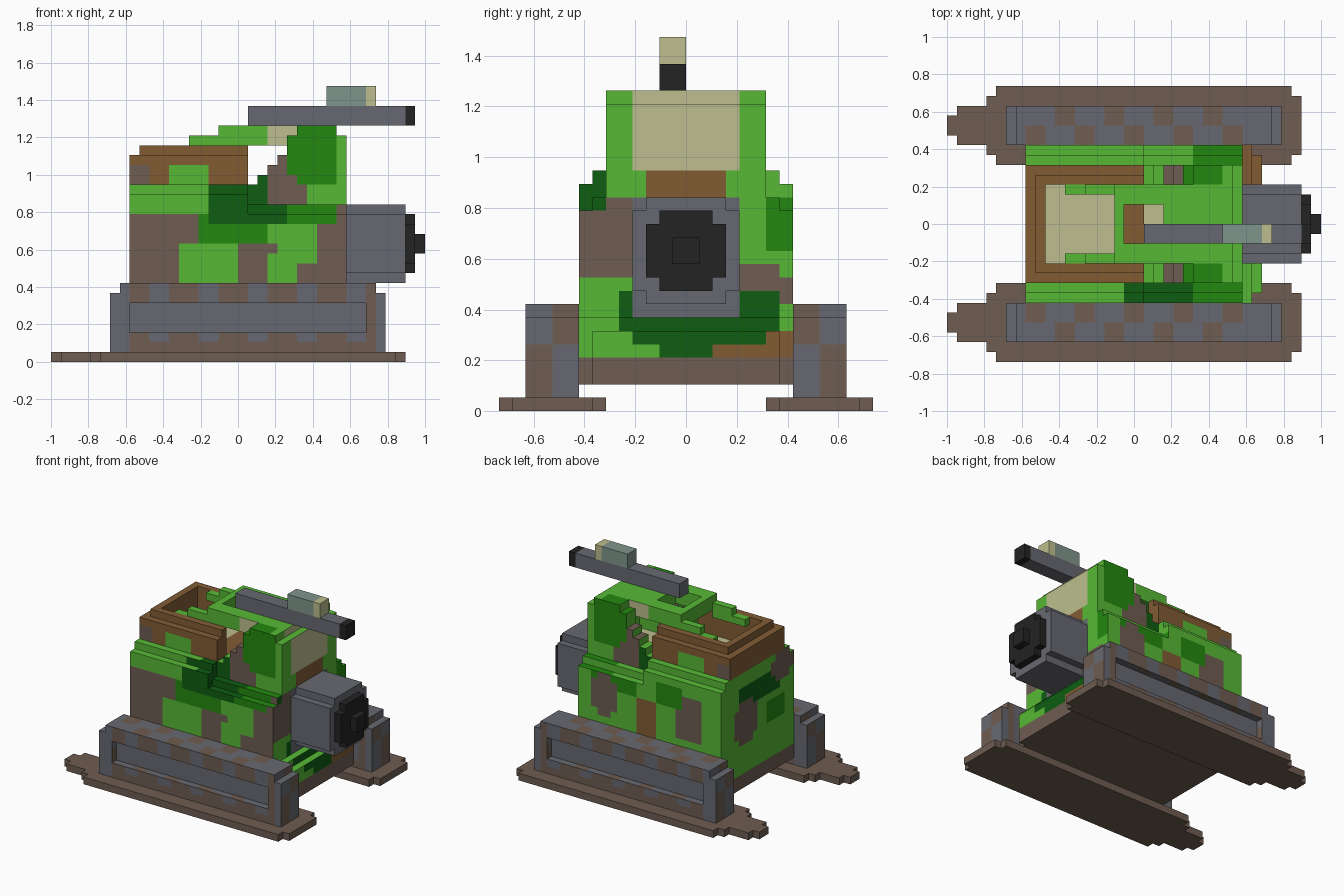
import bpy, bmesh

cube = bpy.data.objects.get("Cube")
if cube:
    bpy.data.objects.remove(cube)

U = 2 / 38          # block unit: 38 blocks long (x), 28 wide (y), 28 high (z)
MID = 14            # centre line across the width

# ---- materials, hex sRGB -> linear ----
COLOURS = {
    "light_green": "57b935", "mid_green": "22890f", "dark_green": "0e5d11",
    "mud_brown": "6e5d51", "rust_brown": "815c34", "steel_grey": "676971",
    "black": "232323", "cream": "bdbf8e", "grey_teal": "80958c",
}
LG, MG, DG, MUD, RUST, STEEL, BLACK, CREAM, TEAL = COLOURS
MATS = {}
for name, code in COLOURS.items():
    lin = [((c / 255 + 0.055) / 1.055) ** 2.4 for c in bytes.fromhex(code)] + [1.0]
    m = bpy.data.materials.new(name)
    m.use_nodes = True
    m.diffuse_color = lin
    m.node_tree.nodes["Principled BSDF"].inputs["Base Color"].default_value = lin
    MATS[name] = m


# ---- helpers ----
def box(x0, x1, z0, z1, half, mid=MID):
    """Blocks filling a box that reaches half to each side of mid in y."""
    return {(x, y, z) for x in range(x0, x1)
            for y in range(mid - half, mid + half) for z in range(z0, z1)}


def part(name, solid, base, rule=None):
    """Outer skin of the blocks, coloured by rule(direction, centre), flats merged."""
    bm, verts, used = bmesh.new(), {}, [base]

    def vert(c):
        if c not in verts:
            verts[c] = bm.verts.new(((c[0] - 19) * U, (c[1] - MID) * U, c[2] * U))
        return verts[c]

    for cell in sorted(solid):
        for a in range(3):
            for s in (0, 1):
                beside = list(cell)
                beside[a] += 2 * s - 1
                if tuple(beside) in solid:
                    continue
                quad = []
                for db, dc in ((0, 0), (1, 0), (1, 1), (0, 1)):
                    q = list(cell)
                    q[a] += s
                    q[(a + 1) % 3] += db
                    q[(a + 2) % 3] += dc
                    quad.append(vert(tuple(q)))
                f = bm.faces.new(quad if s else quad[::-1])
                centre = [v + 0.5 for v in cell]
                centre[a] = cell[a] + s
                col = (rule and rule("-+"[s] + "xyz"[a], *centre)) or base
                if col not in used:
                    used.append(col)
                f.material_index = used.index(col)
    bmesh.ops.dissolve_limit(bm, angle_limit=0.01, verts=bm.verts[:], edges=bm.edges[:],
                             delimit={'MATERIAL'})
    me = bpy.data.meshes.new(name)
    bm.to_mesh(me)
    bm.free()
    for col in used:
        me.materials.append(MATS[col])
    bpy.context.collection.objects.link(bpy.data.objects.new(name, me))


# ---- skis and their long side supports ----
def support_paint(d, x, y, z):
    outer = abs(y - MID) > 10
    striped = STEEL if x % 5 < 2.5 else MUD
    if d[1] == "x":
        return MUD if outer == (z < 5) else STEEL
    if d[1] == "z":
        return STEEL if (x + 2 * outer) % 5 < 2.6 or x < 8 or x > 30 else MUD
    if 3 < z < 6 and 8 < x < 32 or x < 8 or x > 33:
        return STEEL
    return striped if z > 2 else MUD


for tag, side in (("back", 1), ("front", -1)):
    mid = MID + 10 * side
    part(tag + "_ski", box(0, 1, 0, 1, 1, mid) | box(1, 4, 0, 1, 2, mid)
         | box(4, 36, 0, 1, 3, mid) | box(5, 35, 0, 1, 4, mid), MUD)
    recess = box(8, 32, 3, 6, 1, mid + 2 * side)
    part(tag + "_support", (box(6, 34, 1, 7, 2, mid) | box(7, 33, 7, 8, 2, mid)) - recess,
         STEEL, support_paint)

# ---- camouflage patches per side: colour, centre and radii ----
FRONT = [(MUD, 10.5, 11, 3, 4), (MUD, 14.5, 13.4, 3, 1.3), (LG, 16, 10, 3, 2.6),
         (MG, 18.5, 13.5, 3.4, 2), (MG, 26, 15, 2.8, 1.3), (DG, 20, 16, 4.5, 2),
         (LG, 24.7, 12, 2.1, 2.2), (LG, 23.5, 9, 1.8, 1.8)]
BACK = [(MG, 24.5, 14.2, 3.5, 1.3), (MUD, 26, 12, 1.6, 2.7), (RUST, 19.5, 10.5, 2, 3),
        (MUD, 13, 12, 2.2, 3), (MG, 16, 14.5, 2.4, 1.2)]
ENGINE_END = [(MUD, 8, 13, 2.4, 3.3), (MUD, 19.5, 9.2, 2.4, 1.4), (DG, 6.8, 16.3, 1.6, 1.5),
              (MG, 21, 14.3, 1.2, 2.1), (RUST, 14, 17, 3.2, 2), (RUST, 19.5, 5, 3.6, 1.3),
              (DG, 15, 7.2, 6.2, 2), (DG, 14, 5.2, 2.3, 1.8)]
TIP_END = [(DG, 13.5, 14.5, 4.5, 1.5), (MUD, 16.5, 10.8, 2.4, 2.8), (MUD, 8.5, 16, 2.6, 1.8),
           (MG, 10, 10.5, 2, 1.8)]


def patch(patches, u, v, base=LG):
    for col, cu, cv, ru, rv in reversed(patches):
        if abs((u - cu) / ru) ** 3 + abs((v - cv) / rv) ** 3 < 1:
            return col
    return base


def hull_paint(d, x, y, z):
    if z < 4:
        return MUD
    if d == "+z":
        return RUST if y > 18 else LG
    return patch(ENGINE_END, y, z) if d == "+x" else LG


def body_paint(d, x, y, z):
    side = abs(y - MID)
    if d == "+z":
        if side < 4:                                  # cockpit and cabin floors
            return CREAM if x < 17 or x > 20 else RUST
        if y > MID:
            return MG if x > 25 else LG
        return LG if x < 18 else DG if x < 25 else MG
    if d == "+x":
        if side < 4 and z < 16:                       # collar behind the engine
            return STEEL
        return patch(ENGINE_END, y, z)
    if d == "-x":
        return patch(TIP_END, y, z)
    if d == "-y":
        ground = MUD if x > 27 or (x > 18 and z < 12) else LG
        return patch(FRONT, x, z, ground)
    return patch(BACK, x, z)


def cabin_paint(d, x, y, z):
    if d == "+x" and abs(y - MID) < 4 and z > 18:     # rear window
        return CREAM
    if d == "+x":
        return patch(ENGINE_END, y, z)
    if d == "+z" and abs(y - MID) > 4:
        return LG if x < 22 or x > 28 else MUD if x < 24 else MG
    if d[1] == "y" and x < 29:
        if x < 22:
            return DG
        return patch([(MUD, 24, 18, 2.4, 3), (MG, 27, 21.3, 2.8, 3.4)], x, z)
    return LG


# ---- hull, body and rear cabin ----
part("hull", box(8, 31, 2, 7, 8) | box(8, 32, 2, 6, 7), LG, hull_paint)
part("body", box(8, 30, 7, 15, 8) | box(8, 30, 15, 16, 7) | box(8, 20, 15, 17, 8)
     | box(8, 20, 17, 18, 7), LG, body_paint)
cabin = box(25, 29, 16, 24, 6) | box(29, 30, 16, 23, 6)
for i, top in enumerate((18, 19, 20, 21, 23)):        # stepped side walls
    cabin |= box(20 + i, 21 + i, 16, top, 6)
part("cabin", cabin - box(20, 29, 16, 22, 4) - box(20, 25, 16, 24, 4), LG, cabin_paint)


# ---- open cockpit tub ----
def tub_paint(d, x, y, z):
    if d[1] == "y" and abs(y - MID) > 5:
        return patch([(LG, 14, 18.8, 2.1, 1.4), (MUD, 8.5, 19, 1.2, 1.2)], x, z, RUST)


part("cockpit_tub", (box(8, 20, 18, 21, 6) | box(9, 20, 21, 22, 5)) - box(10, 20, 18, 22, 4),
     RUST, tub_paint)


# ---- canopy with hatch, and rails along the cockpit ----
def canopy_paint(d, x, y, z):
    if d[1] == "y" and x > 22:
        return STEEL if x > 24 and z < 23 else CREAM


part("canopy", box(17, 25, 22, 24, 4) - box(18, 22, 22, 24, 2), LG, canopy_paint)
part("cockpit_rails", (box(12, 17, 21, 22, 4) | box(14, 17, 22, 23, 4)) - box(12, 17, 21, 23, 3),
     LG)

# ---- engine and exhaust ----
part("engine", box(30, 36, 8, 16, 3) | box(30, 36, 9, 15, 4), STEEL)
part("exhaust", box(36, 37, 10, 14, 3) | box(36, 37, 9, 15, 2) | box(37, 38, 11, 13, 1), BLACK)

# ---- roof gun with sight ----
part("gun_barrel", box(20, 36, 24, 26, 1, 13), STEEL)
part("gun_muzzle", box(36, 37, 24, 26, 1, 13), BLACK)
part("gun_sight", box(28, 32, 26, 28, 1, 13), TEAL)
part("sight_lens", box(32, 33, 26, 28, 1, 13), CREAM)
